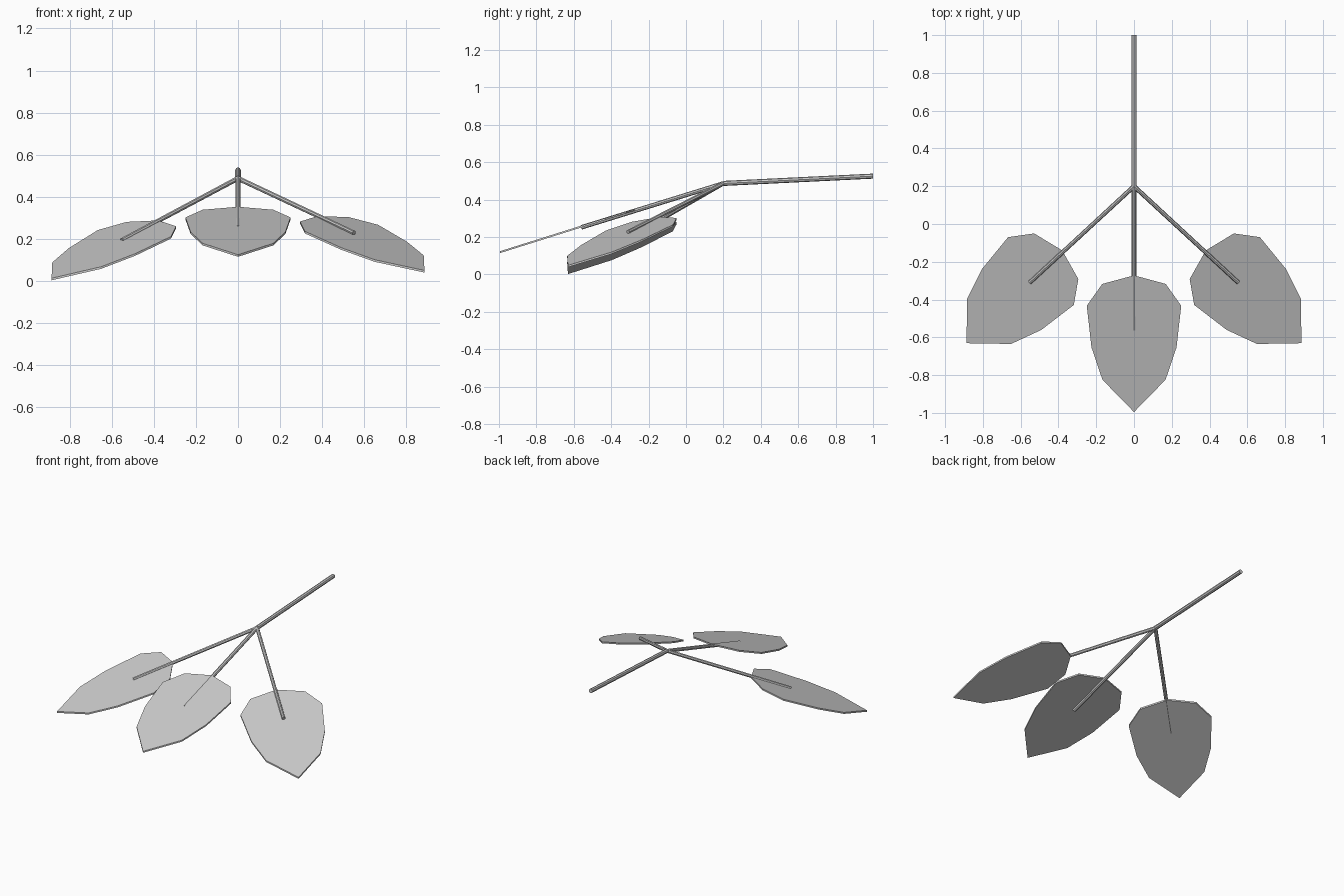
import bpy, bmesh, math
from mathutils import Vector

if "Cube" in bpy.data.objects:
    bpy.data.objects.remove(bpy.data.objects["Cube"])

FORK = Vector((0, 0.2, 0.487))
# half outline of a leaf: distance along the midrib, half width
HALF = [(0.045, 0.168), (0.16, 0.25), (0.38, 0.225), (0.55, 0.167)]
LENGTH = 0.72


def make_object(name, bm):
    bmesh.ops.recalc_face_normals(bm, faces=bm.faces)
    mesh = bpy.data.meshes.new(name)
    bm.to_mesh(mesh)
    bm.free()
    obj = bpy.data.objects.new(name, mesh)
    bpy.context.collection.objects.link(obj)


def stem(name, start, end, r1, r2, sides=8):
    start, end = Vector(start), Vector(end)
    axis = end - start
    bm = bmesh.new()
    bmesh.ops.create_cone(bm, cap_ends=True, segments=sides,
                          radius1=r1, radius2=r2, depth=axis.length)
    rot = axis.to_track_quat('Z', 'Y').to_matrix().to_4x4()
    bm.transform(rot)
    bmesh.ops.translate(bm, verts=bm.verts, vec=(start + end) / 2)
    make_object(name, bm)


def leaf(name, base, angle, slope_x, slope_y, scale=1.0, thickness=0.01):
    """Flat leaf on a tilted plane; angle is measured from -y toward +x."""
    outline = [(0, 0)] + HALF + [(LENGTH, 0)] + [(a, -w) for a, w in reversed(HALF)]
    s, c = math.sin(angle), math.cos(angle)
    bm = bmesh.new()
    verts = []
    for a, w in outline:
        dx = a * scale * s + w * c
        dy = -a * scale * c + w * s
        verts.append(bm.verts.new((base[0] + dx, base[1] + dy,
                                   base[2] + slope_x * dx + slope_y * dy)))
    face = bm.faces.new(verts)
    ext = bmesh.ops.extrude_face_region(bm, geom=[face], use_keep_orig=True)
    low = [v for v in ext['geom'] if isinstance(v, bmesh.types.BMVert)]
    bmesh.ops.translate(bm, verts=low, vec=(0, 0, -thickness))
    make_object(name, bm)


# main twig and the three leaf stalks
stem("twig", (0, 1, 0.526), FORK, 0.0135, 0.0135)
stem("stalk_middle", FORK, (0, -0.56, 0.252), 0.012, 0.012)
stem("stalk_right", FORK, (0.552, -0.31, 0.228), 0.012, 0.011)
stem("stalk_left", FORK, (-0.552, -0.31, 0.193), 0.012, 0.011)

# three leaves
leaf("leaf_middle", (0, -0.272, 0.352), 0, 0, 0.315, 1.005)
leaf("leaf_right", (0.38, -0.14, 0.308), math.radians(45.9), -0.22, 0.30, 0.98)
leaf("leaf_left", (-0.38, -0.14, 0.287), math.radians(-45.9), 0.237, 0.315, 0.98)
